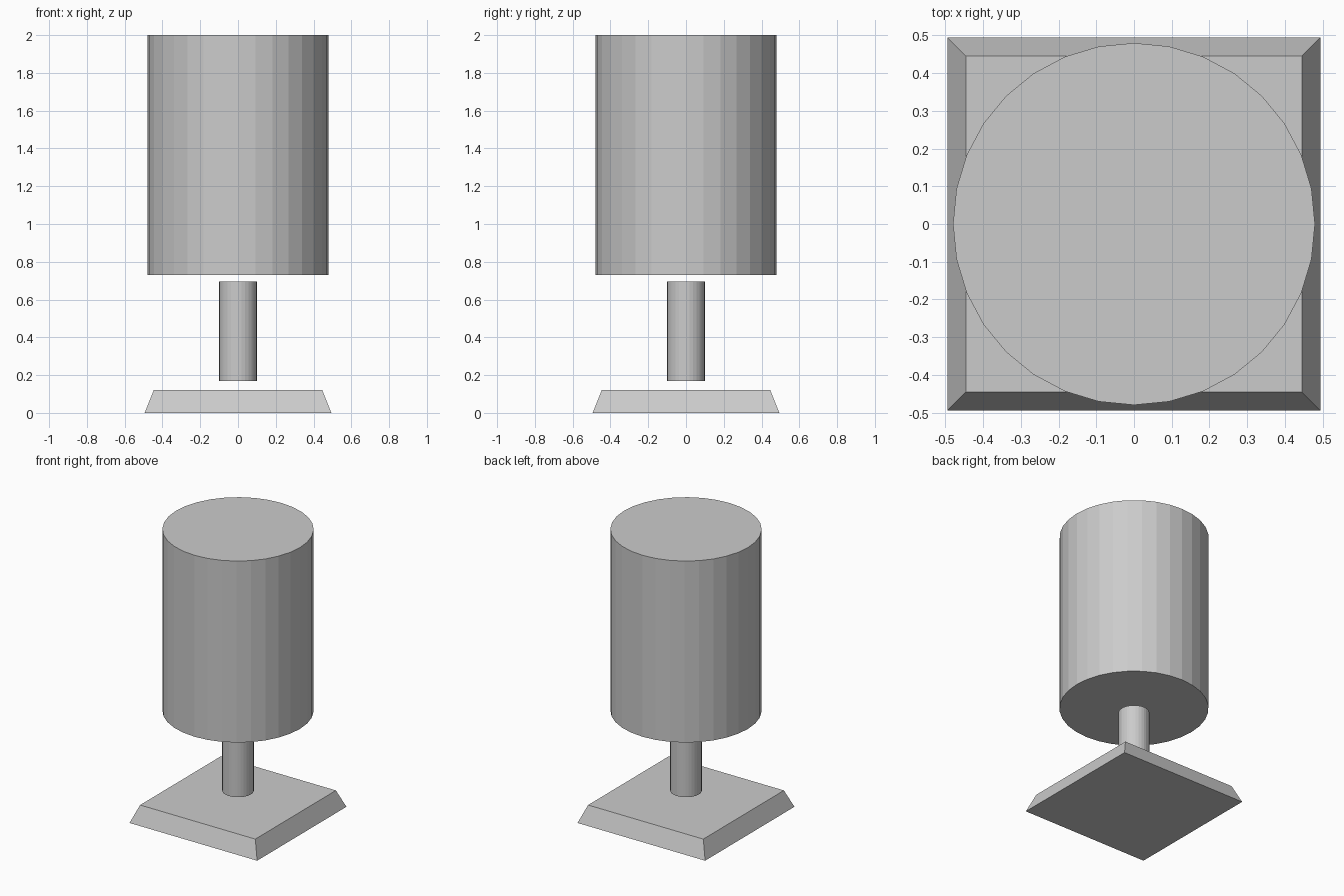
import bpy
import math

if "Cube" in bpy.data.objects:
    bpy.data.objects.remove(bpy.data.objects["Cube"])


def cylinder(name, radius, z0, z1):
    bpy.ops.mesh.primitive_cylinder_add(
        vertices=32, radius=radius, depth=z1 - z0, location=(0, 0, (z0 + z1) / 2))
    bpy.context.object.name = name


# Square base with sloping sides: a four-sided cone turned by 45 degrees
bpy.ops.mesh.primitive_cone_add(
    vertices=4, radius1=0.494 * math.sqrt(2), radius2=0.446 * math.sqrt(2),
    depth=0.12, location=(0, 0, 0.06), rotation=(0, 0, math.pi / 4))
bpy.context.object.name = "base"
bpy.ops.object.transform_apply(location=False, rotation=True, scale=False)

# Slim stem, standing clear of the base and the drum
cylinder("stem", 0.10, 0.17, 0.695)

# Large closed drum on top
cylinder("drum", 0.48, 0.73, 2.0)
